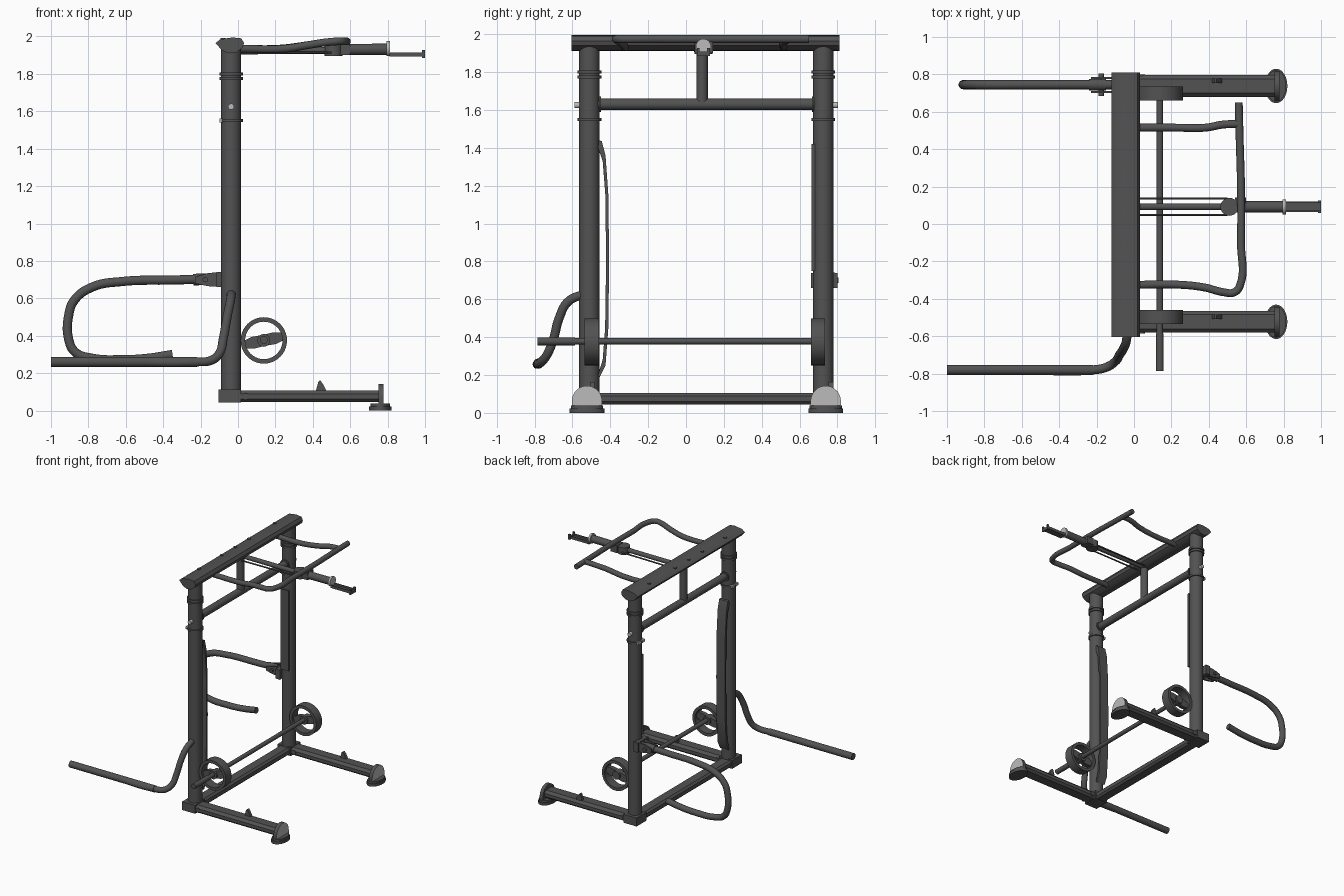
import bpy, bmesh, math
from mathutils import Vector

if "Cube" in bpy.data.objects:
    bpy.data.objects.remove(bpy.data.objects["Cube"])


def material(name, v):
    m = bpy.data.materials.new(name)
    m.diffuse_color = (v, v, v, 1)
    m.use_nodes = True
    m.node_tree.nodes["Principled BSDF"].inputs["Base Color"].default_value = m.diffuse_color
    return m


DARK = material("dark grey metal", 0.085)
LIGHT = material("light grey metal", 0.5)


def finish(ob, mat):
    ob.data.materials.clear()
    ob.data.materials.append(mat)
    bpy.ops.object.select_all(action='DESELECT')
    ob.select_set(True)
    bpy.context.view_layer.objects.active = ob
    bpy.ops.object.shade_smooth_by_angle(angle=math.radians(35))
    return ob


def add_mesh(name, bm, mat):
    bmesh.ops.recalc_face_normals(bm, faces=bm.faces)
    me = bpy.data.meshes.new(name)
    bm.to_mesh(me)
    bm.free()
    ob = bpy.data.objects.new(name, me)
    bpy.context.collection.objects.link(ob)
    return finish(ob, mat)


def rod(name, a, b, r, mat=DARK, sides=24, r2=None):
    a, b = Vector(a), Vector(b)
    bm = bmesh.new()
    bmesh.ops.create_cone(bm, cap_ends=True, segments=sides, radius1=r,
                          radius2=r if r2 is None else r2, depth=(b - a).length)
    rot = (b - a).to_track_quat('Z', 'Y').to_matrix()
    bmesh.ops.rotate(bm, verts=bm.verts, matrix=rot)
    bmesh.ops.translate(bm, verts=bm.verts, vec=(a + b) / 2)
    return add_mesh(name, bm, mat)


def prism(name, pts, axis, lo, hi, mat=DARK):
    """Extrude a 2D outline along an axis; pts use the other two axes in order."""
    def place(p, d):
        c = list(p)
        c.insert(axis, d)
        return c
    bm = bmesh.new()
    f = bm.faces.new([bm.verts.new(place(p, lo)) for p in pts])
    ext = bmesh.ops.extrude_face_region(bm, geom=[f])
    vec = [0, 0, 0]
    vec[axis] = hi - lo
    bmesh.ops.translate(bm, vec=vec, verts=[g for g in ext["geom"] if isinstance(g, bmesh.types.BMVert)])
    return add_mesh(name, bm, mat)


def box(name, x0, x1, y0, y1, z0, z1, mat=DARK):
    return prism(name, [(x0, y0), (x1, y0), (x1, y1), (x0, y1)], 2, z0, z1, mat)


def tube(name, pts, r, mat=DARK):
    cu = bpy.data.curves.new(name, 'CURVE')
    cu.dimensions = '3D'
    cu.bevel_depth = r
    cu.bevel_resolution = 5
    cu.resolution_u = 8
    cu.use_fill_caps = True
    sp = cu.splines.new('BEZIER')
    sp.bezier_points.add(len(pts) - 1)
    for bp, p in zip(sp.bezier_points, pts):
        bp.co = p
        bp.handle_left_type = bp.handle_right_type = 'AUTO'
    ob = bpy.data.objects.new(name, cu)
    bpy.context.collection.objects.link(ob)
    bpy.ops.object.select_all(action='DESELECT')
    ob.select_set(True)
    bpy.context.view_layer.objects.active = ob
    bpy.ops.object.convert(target='MESH')
    return finish(bpy.context.view_layer.objects.active, mat)


def ring(name, c, r_out, r_in, width):
    """Flat-sided wheel rim with its axis along y."""
    bm = bmesh.new()
    n = 40
    prof = [(r_out, -width / 2), (r_out, width / 2), (r_in, width / 2), (r_in, -width / 2)]
    rows = [[bm.verts.new((c[0] + r * math.cos(t), c[1] + y, c[2] + r * math.sin(t))) for r, y in prof]
            for t in (2 * math.pi * i / n for i in range(n))]
    for i in range(n):
        a, b = rows[i], rows[(i + 1) % n]
        for j in range(4):
            k = (j + 1) % 4
            bm.faces.new((a[j], a[k], b[k], b[j]))
    return add_mesh(name, bm, DARK)


PX = -0.037                       # x of both uprights
POSTS = ((-0.51, -1), (0.725, 1))  # y of each upright and its outward direction

# uprights with collars, bolts, legs and feet
for py, s in POSTS:
    rod("upright", (PX, py, 0.06), (PX, py, 1.94), 0.054, sides=32)
    for z in (1.775, 1.8, 1.55):
        rod("collar", (PX, py, z - 0.008), (PX, py, z + 0.008), 0.063, sides=32)
    rod("pivot_bolt", (PX, py + s * 0.05, 1.625), (PX, py + s * 0.078, 1.625), 0.016, LIGHT)
    rod("pivot_bolt_head", (PX, py - s * 0.05, 1.63), (PX, py - s * 0.06, 1.63), 0.04)
    box("collar_clip", PX - 0.062, PX - 0.035, py - 0.04, py + 0.04, 1.54, 1.562, LIGHT)

    ly = py + s * 0.013
    w = 0.058
    prism("base_leg", [(ly - w, 0.062), (ly - w + 0.018, 0.046), (ly + w - 0.018, 0.046), (ly + w, 0.062),
                       (ly + w, 0.088), (ly + w - 0.02, 0.108), (ly - w + 0.02, 0.108), (ly - w, 0.088)],
          0, -0.08, 0.765)
    box("base_corner", -0.105, 0.015, ly - 0.064, ly + 0.064, 0.042, 0.112)
    rod("corner_bolt", (0.04, ly - 0.062, 0.075), (0.04, ly + 0.062, 0.075), 0.018)

    # peg on the leg
    prism("leg_peg", [(0.415, 0.1), (0.475, 0.1), (0.455, 0.14), (0.44, 0.162), (0.43, 0.155)],
          1, ly + 0.015, ly + 0.04)

    # oval foot and its half-round end plate
    oval = [(0.76 + 0.06 * math.cos(t), ly + 0.092 * math.sin(t))
            for t in (2 * math.pi * i / 32 for i in range(32))]
    prism("foot_pad", oval, 2, 0.0, 0.022)
    prism("foot_pad_top", [(0.76 + (x - 0.76) * 0.88, ly + (y - ly) * 0.92) for x, y in oval], 2, 0.02, 0.038)
    half = [(ly + 0.08 * math.cos(math.pi * i / 20), 0.06 + 0.083 * math.sin(math.pi * i / 20)) for i in range(21)]
    cap = prism("foot_end_plate", [(ly - 0.08, 0.03), (ly + 0.08, 0.03)] + half, 0, 0.75, 0.779)
    cap.data.materials.append(LIGHT)
    for f in cap.data.polygons:
        if f.normal.x > 0.9:
            f.material_index = 1

# base crossbar, upper crossbar, stem
prism("base_crossbar", [(-0.095, 0.06), (-0.08, 0.045), (-0.01, 0.045), (0.005, 0.06),
                        (0.005, 0.09), (-0.01, 0.105), (-0.08, 0.105), (-0.095, 0.09)], 1, -0.5, 0.72)
rod("upper_crossbar", (PX, -0.5, 1.63), (PX, 0.71, 1.63), 0.03)
rod("centre_stem", (PX, 0.085, 1.63), (PX, 0.085, 1.94), 0.03)

# top beam
prism("top_beam", [(-0.12, 1.965), (-0.095, 1.985), (-0.03, 1.995), (0.018, 1.99), (0.032, 1.965), (0.025, 1.94),
                   (-0.01, 1.915), (-0.05, 1.91), (-0.085, 1.925)], 1, -0.605, 0.81)
for y in (-0.4, -0.1, 0.08, 0.26, 0.6):
    rod("beam_bolt", (-0.08, y, 1.97), (-0.08, y, 1.993), 0.014, sides=16)

# bowed strap and flat guide on the inner sides of the uprights
prism("bowed_strap", [(-0.46, 1.44), (-0.445, 1.435), (-0.425, 1.36), (-0.41, 1.15), (-0.406, 0.8), (-0.41, 0.45),
                      (-0.425, 0.25), (-0.455, 0.19), (-0.465, 0.2), (-0.44, 0.28), (-0.427, 0.45), (-0.422, 0.8),
                      (-0.426, 1.15), (-0.44, 1.33), (-0.465, 1.4)], 0, -0.075, 0.005)
box("upright_guide", -0.07, 0.0, 0.663, 0.68, 0.75, 1.42)

# wheels on an axle
AX, AZ = 0.138, 0.375
for y in (-0.497, 0.697):
    ring("wheel_rim", (AX, y, AZ), 0.124, 0.1, 0.076)
    rod("wheel_hub", (AX, y - 0.032, AZ), (AX, y + 0.032, AZ), 0.034)
    for a in (12, 192):
        t = math.radians(a)
        u, v = Vector((math.cos(t), math.sin(t))), Vector((-math.sin(t), math.cos(t)))
        c = Vector((AX, AZ))
        prism("wheel_spoke", [tuple(c + u * p + v * q) for p, q in
                              ((0.0, -0.03), (0.06, -0.032), (0.107, -0.02), (0.107, 0.02), (0.06, 0.032), (0.0, 0.03))],
              1, y - 0.018, y + 0.018)
rod("axle", (AX, -0.6, 0.378), (AX, 0.72, 0.378), 0.017)
rod("axle_grip", (AX, -0.785, 0.378), (AX, -0.585, 0.378), 0.021)

# looped handle with clamp on the rear upright
LY = 0.745
loop = [(-0.1, 0.705), (-0.35, 0.698), (-0.62, 0.69), (-0.78, 0.66), (-0.875, 0.59), (-0.905, 0.51), (-0.905, 0.38),
        (-0.87, 0.312), (-0.78, 0.28), (-0.62, 0.272), (-0.48, 0.28), (-0.35, 0.3)]
tube("loop_handle", [(x, LY, z) for x, z in loop], 0.025)
rod("loop_socket", (-0.24, LY, 0.7), (-0.15, LY, 0.703), 0.031)
for y in (LY - 0.045, LY + 0.03):
    prism("loop_bracket", [(-0.23, 0.68), (-0.16, 0.665), (-0.08, 0.66), (-0.08, 0.742), (-0.16, 0.735), (-0.23, 0.715)],
          1, y, y + 0.012)
box("loop_clamp", -0.115, -0.075, 0.66, 0.80, 0.66, 0.74)
rod("loop_bolt", (-0.175, LY - 0.06, 0.7), (-0.175, LY + 0.06, 0.7), 0.014)

# long low handle on the front upright
tube("long_handle", [(-0.98, -0.78, 0.26), (-0.6, -0.78, 0.26), (-0.22, -0.78, 0.26), (-0.145, -0.765, 0.268),
                     (-0.1, -0.735, 0.305), (-0.078, -0.7, 0.39), (-0.058, -0.67, 0.5), (-0.04, -0.62, 0.59),
                     (-0.035, -0.52, 0.632)], 0.024)
rod("long_handle_grip", (-1, -0.78, 0.26), (-0.22, -0.78, 0.26), 0.027)

# overhead grip frame
tube("overhead_grip_rear", [(0.0, 0.515, 1.935), (0.22, 0.515, 1.935), (0.38, 0.515, 1.955), (0.48, 0.532, 1.97),
                            (0.56, 0.535, 1.974)], 0.021)
tube("overhead_grip_front", [(0.0, -0.325, 1.935), (0.25, -0.325, 1.935), (0.38, -0.34, 1.955), (0.48, -0.365, 1.97),
                             (0.535, -0.366, 1.974), (0.566, -0.33, 1.974), (0.572, -0.1, 1.974), (0.572, 0.2, 1.974),
                             (0.565, 0.45, 1.974), (0.56, 0.65, 1.974)], 0.021)

# central arm with stays, joint, end disc and trough
CY = 0.092
rod("arm_tube", (0.0, CY, 1.925), (0.6, CY, 1.925), 0.018)
for y in (0.048, 0.136):
    rod("arm_stay", (0.0, y, 1.91), (0.5, y, 1.915), 0.006, sides=10)
rod("arm_joint", (0.51, CY, 1.895), (0.51, CY, 1.955), 0.048)
box("arm_joint_block", 0.54, 0.6, CY - 0.03, CY + 0.05, 1.9, 1.96)
rod("arm_sleeve", (0.59, CY, 1.93), (0.8, CY, 1.932), 0.03)
rod("arm_end_disc", (0.795, CY, 1.935), (0.812, CY, 1.935), 0.04, LIGHT)
box("trough_floor", 0.81, 0.985, CY - 0.028, CY + 0.028, 1.892, 1.902)
for y in (CY - 0.028, CY + 0.02):
    box("trough_side", 0.81, 0.985, y, y + 0.008, 1.9, 1.915)
box("trough_end_lip", 0.985, 1.0, CY - 0.034, CY + 0.034, 1.885, 1.908)
for y in (CY - 0.034, CY + 0.02):
    box("trough_end_horn", 0.985, 1.0, y, y + 0.014, 1.9, 1.928)
